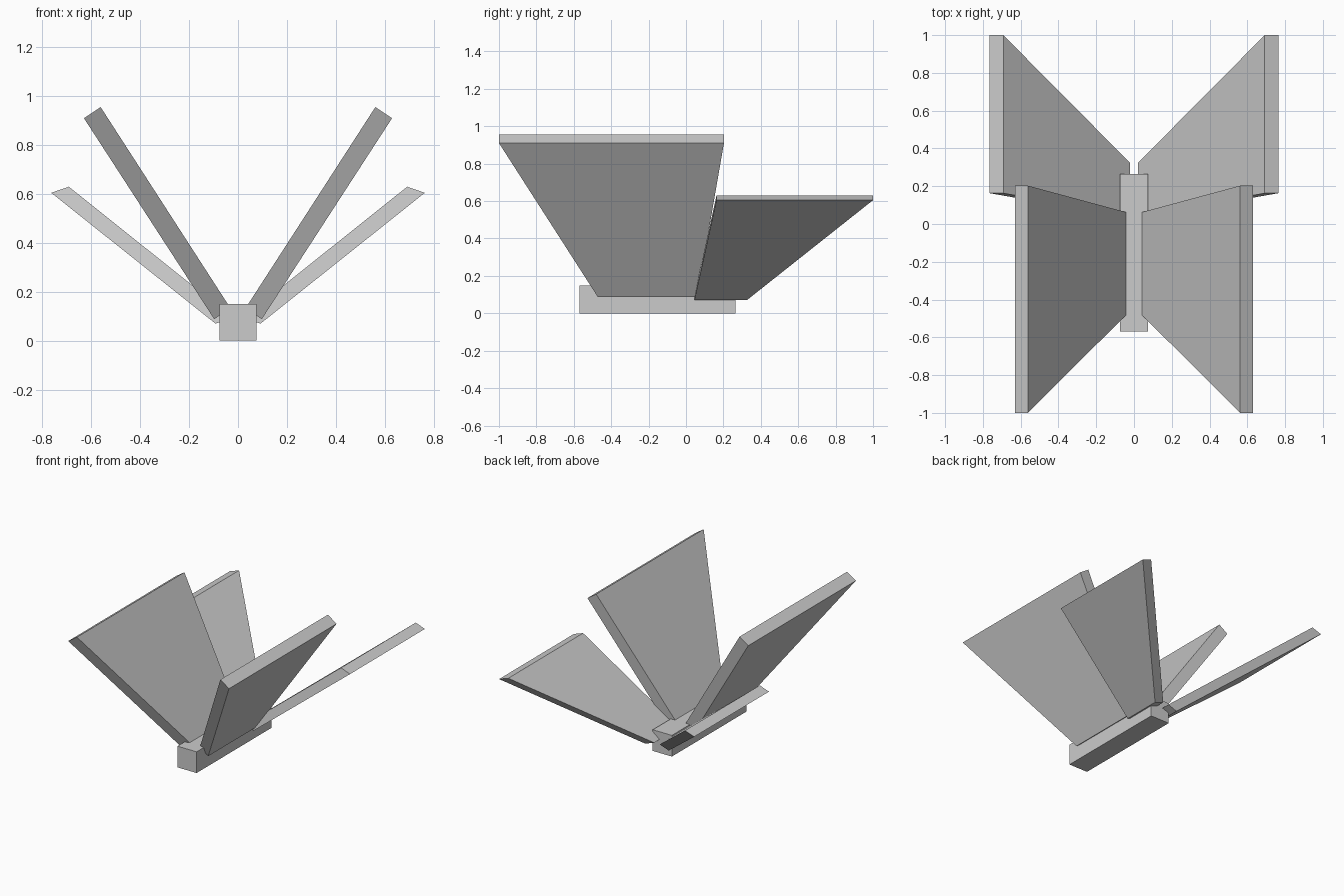
import bpy
import bmesh

cube = bpy.data.objects.get("Cube")
if cube:
    bpy.data.objects.remove(cube, do_unlink=True)

# Single light grey finish
grey = bpy.data.materials.new("light grey")
grey.use_nodes = True
COLOUR = (0.6, 0.6, 0.6, 1.0)
grey.diffuse_color = COLOUR
grey.node_tree.nodes["Principled BSDF"].inputs["Base Color"].default_value = COLOUR


def add_solid(name, ring_a, ring_b):
    """Closed solid joining two matching four-point rings."""
    bm = bmesh.new()
    a = [bm.verts.new(p) for p in ring_a]
    b = [bm.verts.new(p) for p in ring_b]
    bm.faces.new(a)
    bm.faces.new(b)
    for i in range(4):
        j = (i + 1) % 4
        bm.faces.new((a[i], a[j], b[j], b[i]))
    bmesh.ops.recalc_face_normals(bm, faces=bm.faces)
    mesh = bpy.data.meshes.new(name)
    bm.to_mesh(mesh)
    bm.free()
    mesh.materials.append(grey)
    obj = bpy.data.objects.new(name, mesh)
    bpy.context.collection.objects.link(obj)
    return obj


def add_wing(name, side, root, tip):
    """Tapered slab; each end is (inner xz, outer xz, front y, back y)."""
    def ring(end):
        (xi, zi), (xo, zo), front, back = end
        return [(side * xi, front, zi), (side * xo, front, zo),
                (side * xo, back, zo), (side * xi, back, zi)]
    return add_solid(name, ring(root), ring(tip))


# Body bar
W, FRONT, BACK, TOP = 0.075, -0.57, 0.265, 0.15
corners = [(-W, FRONT), (W, FRONT), (W, BACK), (-W, BACK)]
add_solid("body", [(x, y, 0) for x, y in corners], [(x, y, TOP) for x, y in corners])

# Steep front wings and flatter rear wings, mirrored left and right
for side, label in ((1, "left"), (-1, "right")):
    add_wing("front_wing_" + label, side,
             root=((0.032, 0.135), (0.097, 0.088), -0.472, 0.06),
             tip=((0.562, 0.956), (0.63, 0.91), -1.0, 0.203))
    add_wing("rear_wing_" + label, side,
             root=((0.022, 0.095), (0.092, 0.07), 0.045, 0.325),
             tip=((0.692, 0.63), (0.764, 0.605), 0.163, 1.0))
